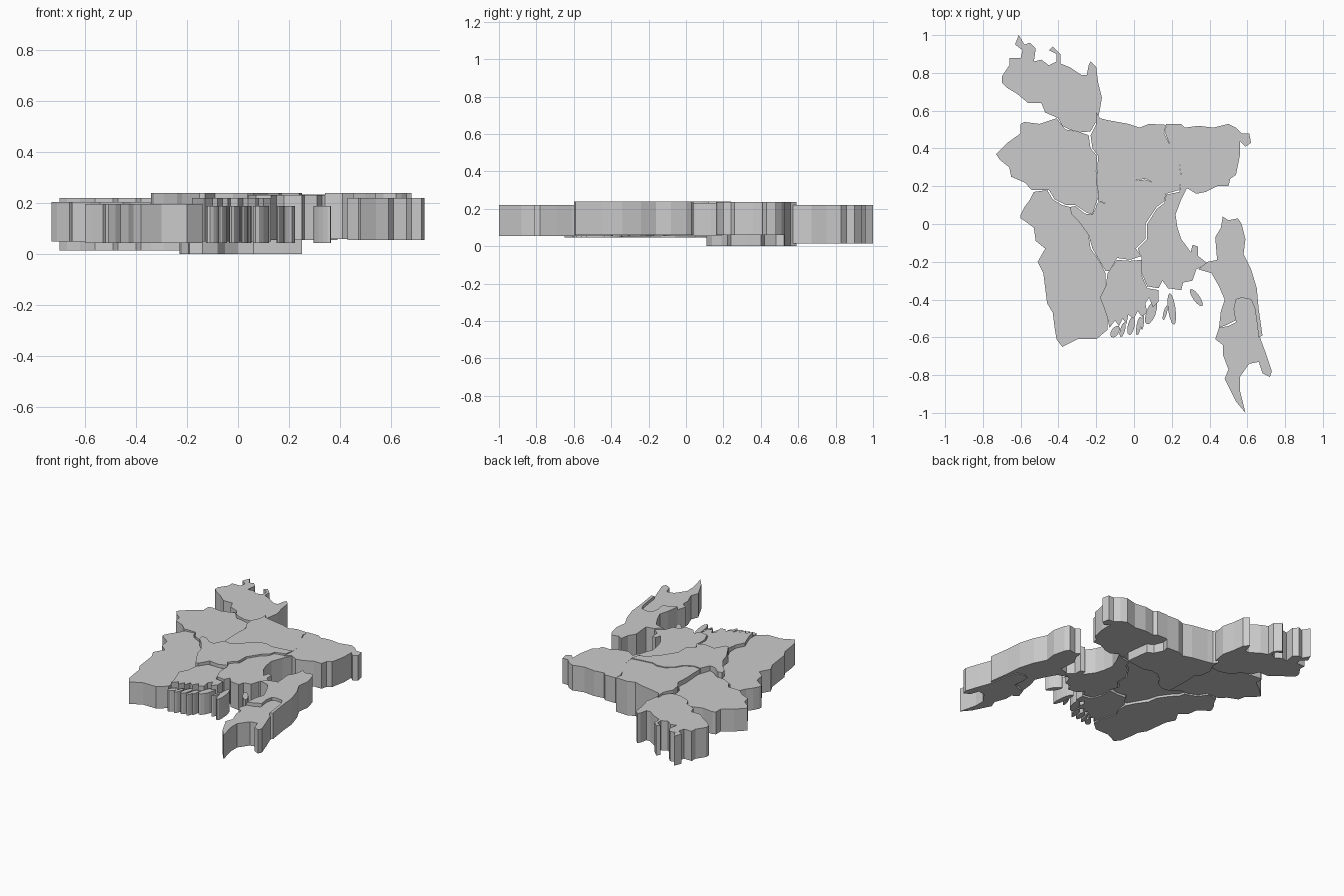
import bpy, bmesh
from math import cos, sin, pi, radians


def slab(name, z0, z1, outline):
    """Extrude a closed outline (hundredths of a unit) from z0 to z1."""
    bm = bmesh.new()
    face = bm.faces.new([bm.verts.new((x / 100, y / 100, z0)) for x, y in outline])
    top = bmesh.ops.extrude_face_region(bm, geom=[face], use_keep_orig=True)
    verts = [g for g in top["geom"] if isinstance(g, bmesh.types.BMVert)]
    bmesh.ops.translate(bm, verts=verts, vec=(0, 0, z1 - z0))
    bmesh.ops.recalc_face_normals(bm, faces=bm.faces)
    mesh = bpy.data.meshes.new(name)
    bm.to_mesh(mesh)
    bm.free()
    bpy.context.collection.objects.link(bpy.data.objects.new(name, mesh))


def island(name, x, y, half_w, half_l, tilt, z0=0.045, z1=0.19):
    """Elongated islet leaning clockwise by tilt degrees."""
    t = radians(tilt)
    pts = []
    for i in range(12):
        u, v = half_w * cos(i * pi / 6), half_l * sin(i * pi / 6)
        pts.append((x + u * cos(t) + v * sin(t), y - u * sin(t) + v * cos(t)))
    slab(name, z0, z1, pts)


# North-west tip
slab("northwest_region", 0.015, 0.22, [
    (-61, 100), (-58, 95), (-55, 96), (-52, 93), (-53, 86), (-49, 87), (-45, 84),
    (-41, 86), (-41, 90), (-45, 92), (-43, 94), (-39, 90), (-39, 85), (-34, 83),
    (-28, 79), (-25, 79), (-24, 84), (-23, 86), (-20, 83), (-19, 75), (-17, 67),
    (-18, 61), (-19, 56), (-23, 49), (-29, 48.5), (-34, 50), (-38, 52), (-40, 56),
    (-47, 59), (-49, 64), (-56, 64), (-62, 69), (-67, 72), (-70, 75), (-70, 78),
    (-66, 84), (-66, 88), (-60, 88), (-59, 92), (-63, 95)])

# West
slab("west_region", 0.05, 0.205, [
    (-60, 53), (-58, 54), (-50, 53), (-41, 56), (-38, 52), (-36, 50), (-30, 49),
    (-24, 47), (-23, 40), (-19.5, 36), (-20, 28), (-19, 14), (-22, 5), (-25, 6),
    (-31, 10), (-36, 10), (-42, 13), (-45, 18), (-54, 18), (-58, 22), (-65, 25),
    (-66, 30), (-71, 34), (-73, 37), (-67, 43), (-60, 48)])

# South-west
slab("southwest_region", 0.045, 0.197, [
    (-60, 5), (-58, 9), (-55, 13), (-53, 17), (-46, 18), (-43, 13), (-38, 10),
    (-34, 9), (-33, 5), (-29, 1), (-24, -6), (-23, -13), (-18, -20), (-15, -26),
    (-15, -33), (-18, -39), (-16, -44), (-14, -50), (-14, -56), (-20, -61),
    (-30, -61), (-38, -65), (-41, -61), (-42, -55), (-43, -47), (-46, -42),
    (-47, -34), (-48, -26), (-51, -20), (-47, -13), (-52, -9), (-53, -2),
    (-57, 1), (-60, 3)])

# North centre, hanging lowest
slab("north_centre_region", 0.0, 0.235, [
    (-20, 59), (-18, 56), (-14, 55), (-3, 53), (3, 51), (8, 53), (17, 52.5),
    (16, 48), (19, 42), (23, 40), (24, 33), (25, 24), (18, 23), (10, 22), (6, 24),
    (0, 23), (-5, 19), (-8, 14), (-14, 11), (-19, 12), (-19.5, 28), (-19, 36),
    (-22, 40), (-23, 47), (-20, 53)])

# North-east
slab("northeast_region", 0.06, 0.235, [
    (17, 53), (25, 53), (27, 51), (34, 52), (42, 51), (50, 53), (54, 51), (57, 48),
    (61, 48), (62, 43), (59, 41), (56, 44), (56, 36), (55, 31), (54, 26), (51, 24),
    (50, 20), (44, 20), (38, 17), (33, 16), (28, 19), (24, 16), (25, 25), (24, 33),
    (23, 40), (19, 42), (16.5, 48)])

# Centre
slab("centre_region", 0.06, 0.24, [
    (-34, 9), (-31, 9.5), (-26, 5.5), (-22, 5), (-19, 11.5), (-14, 11), (-8, 14),
    (-5, 19), (0, 23), (6, 23.5), (10, 22), (18, 23), (25, 24), (24, 18), (17, 16),
    (16, 12), (12, 9), (6, 0), (6, -8), (1, -13), (4, -17), (-2, -19), (-9, -18),
    (-13, -25), (-15, -25), (-18, -20), (-22, -13), (-24, -6), (-29, 1), (-33, 5)])

# East lowlands
slab("east_region", 0.055, 0.232, [
    (17, 15.5), (24, 17), (28, 19), (25, 13), (22, 5), (23, -2), (25, -8), (28, -12),
    (30, -15), (31, -11), (34, -12), (34, -17), (39, -21), (33, -24), (31, -30),
    (26, -31), (25, -35), (18, -34), (15, -30), (13, -34), (7, -33), (4, -26),
    (4, -18), (2, -13), (7, -8), (7, 0), (12, 8), (16, 11)])

# South delta with ragged coast
slab("delta_region", 0.05, 0.22, [
    (-14, -26), (-9, -19), (-2, -19.5), (4, -19), (4, -27), (7, -34), (13, -35),
    (13, -41), (10, -44), (8, -39), (6, -42), (7, -47), (4, -49), (2, -46), (0, -50),
    (-3, -48), (-4, -53), (-6, -50), (-8, -54), (-10, -51), (-13, -55), (-14, -50),
    (-16, -44), (-18, -39), (-15, -33)])

# South-east hills
slab("southeast_hills", 0.06, 0.24, [
    (47, 4), (50, 2), (55, 3), (57, 0), (59, -8), (58, -16), (62, -24), (65, -34),
    (66, -45), (68, -59), (66, -60), (65, -52), (64, -45), (62, -40), (57, -39),
    (54, -40), (53, -45), (54, -51), (50, -53), (45, -55), (46, -46), (48, -40),
    (45, -33), (41, -26), (34, -24), (39, -20), (44, -19), (43, -7), (46, -2)])

# South-east tail
slab("southeast_tail", 0.055, 0.22, [
    (45, -55), (50, -54), (54, -52), (53, -45), (54, -40), (57, -39), (62, -40),
    (64, -45), (65, -52), (67, -61), (70, -69), (73, -78), (72, -81), (68, -79),
    (66, -73), (61, -74), (56, -81), (56, -88), (59, -100), (54, -94), (50, -86),
    (48, -82), (50, -77), (47, -69), (47, -64), (43, -61)])

# Delta and offshore islets: x, y, half width, half length, tilt
ISLETS = [
    (-10, -57, 2.0, 3.5, 35), (-6, -56, 1.3, 4.0, 15), (-1.5, -54, 1.8, 5.0, 12),
    (2.5, -54, 1.2, 5.0, 10), (4.5, -52, 0.8, 4.0, 5), (9, -47, 2.5, 6.5, 20),
    (20, -45, 2.0, 8.5, -8), (16.5, -47, 0.9, 4.0, 15), (33, -39, 1.8, 5.5, -35)]
for i, spec in enumerate(ISLETS):
    island(f"islet_{i + 1}", *spec)
